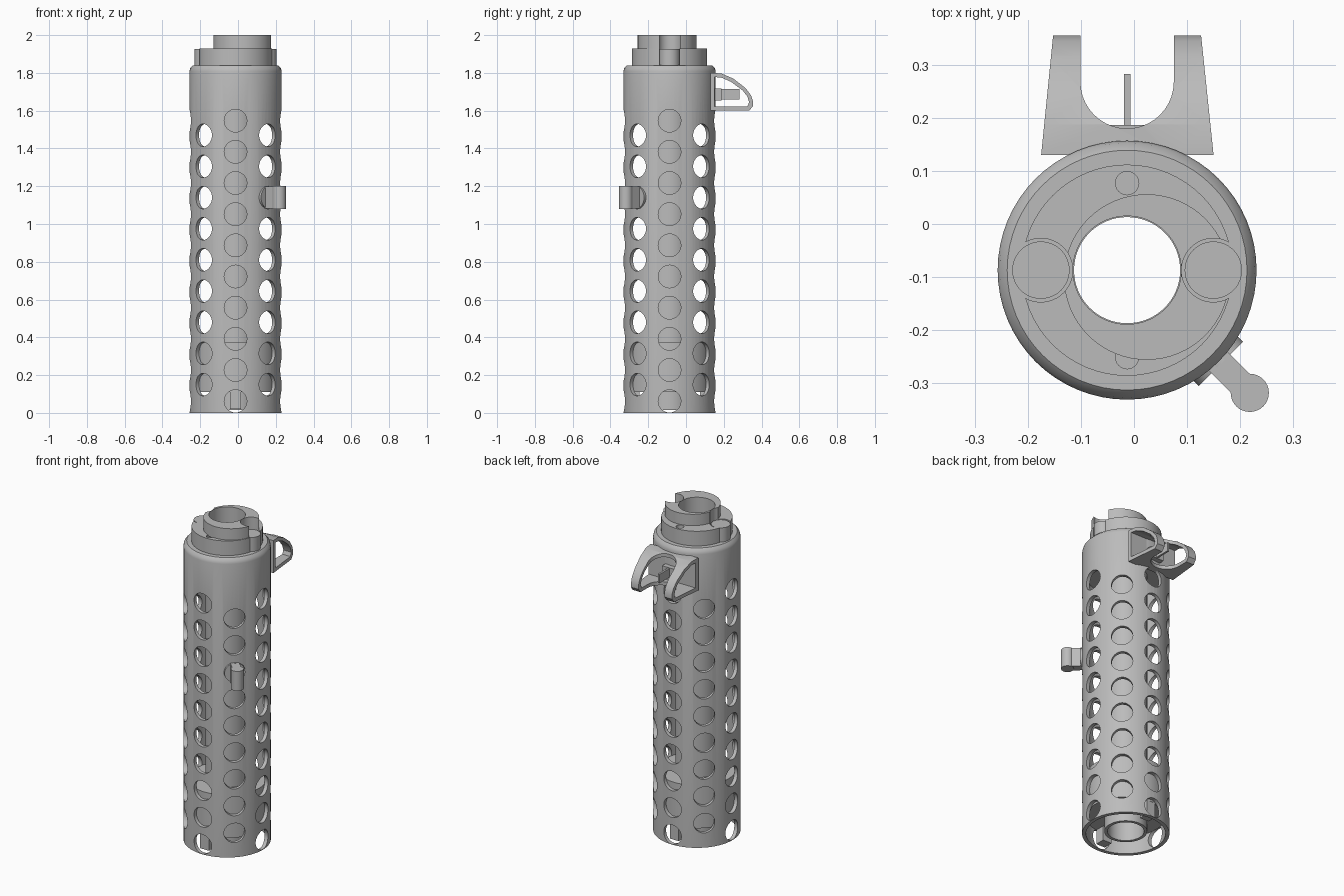
import bpy, bmesh, math
from mathutils import Matrix, Vector

cube = bpy.data.objects.get("Cube")
if cube:
    bpy.data.objects.remove(cube, do_unlink=True)

CX, CY = -0.013, -0.087          # axis of the tube
AXIS = Vector((CX, CY, 0))

metal = bpy.data.materials.new("grey_metal")
metal.use_nodes = True
GREY = (0.5, 0.5, 0.5, 1)
metal.diffuse_color = GREY
metal.node_tree.nodes["Principled BSDF"].inputs["Base Color"].default_value = GREY


def finish(bm, name):
    bmesh.ops.recalc_face_normals(bm, faces=bm.faces)
    mesh = bpy.data.meshes.new(name)
    bm.to_mesh(mesh)
    bm.free()
    mesh.materials.append(metal)
    ob = bpy.data.objects.new(name, mesh)
    bpy.context.scene.collection.objects.link(ob)
    return ob


def add_cyl(bm, x, y, r, z0, z1, seg=48):
    bmesh.ops.create_cone(bm, cap_ends=True, segments=seg, radius1=r, radius2=r, depth=z1 - z0,
                          matrix=Matrix.Translation((x, y, (z0 + z1) / 2)))


def cylinders(name, specs):
    bm = bmesh.new()
    for spec in specs:
        add_cyl(bm, *spec)
    return finish(bm, name)


def radial(angle, dist, z):
    """Frame whose z axis points outward from the tube at the given angle."""
    return (Matrix.Translation(AXIS) @ Matrix.Rotation(angle, 4, 'Z')
            @ Matrix.Translation((dist, 0, z)) @ Matrix.Rotation(math.pi / 2, 4, 'Y'))


def box(name, x0, x1, y0, y1, z0, z1, matrix=Matrix()):
    bm = bmesh.new()
    size = Matrix.Diagonal((x1 - x0, y1 - y0, z1 - z0, 1))
    mid = Matrix.Translation(((x0 + x1) / 2, (y0 + y1) / 2, (z0 + z1) / 2))
    bmesh.ops.create_cube(bm, size=1, matrix=matrix @ mid @ size)
    return finish(bm, name)


def lathe(name, profile, seg=64):
    """Spin a closed (radius, height) profile round the tube axis."""
    bm = bmesh.new()
    rings = []
    for i in range(seg):
        a = 2 * math.pi * i / seg
        rings.append([bm.verts.new((CX + r * math.cos(a), CY + r * math.sin(a), z)) for r, z in profile])
    n = len(profile)
    for i in range(seg):
        a, b = rings[i], rings[(i + 1) % seg]
        for j in range(n):
            k = (j + 1) % n
            bm.faces.new((a[j], b[j], b[k], a[k]))
    return finish(bm, name)


def prism(name, points, direction):
    """Extrude a closed outline of 3D points."""
    bm = bmesh.new()
    face = bm.faces.new([bm.verts.new(p) for p in points])
    out = bmesh.ops.extrude_face_region(bm, geom=[face])
    bmesh.ops.translate(bm, vec=direction, verts=[v for v in out["geom"] if isinstance(v, bmesh.types.BMVert)])
    return finish(bm, name)


def boolean(ob, cutter, op='DIFFERENCE'):
    mod = ob.modifiers.new("cut", 'BOOLEAN')
    mod.operation, mod.solver, mod.object = op, 'EXACT', cutter
    bpy.context.view_layer.objects.active = ob
    bpy.ops.object.modifier_apply(modifier=mod.name)
    bpy.data.objects.remove(cutter, do_unlink=True)


parts = []

# Perforated outer sleeve with a rounded shoulder
sleeve = lathe("outer_sleeve", [(0.244, 0), (0.244, 1.808), (0.24, 1.825), (0.226, 1.84), (0.1, 1.84),
                                (0.1, 1.66), (0.222, 1.66), (0.222, 0)])
bm = bmesh.new()
for i in range(8):
    count, start = (9, 0.15) if i % 2 else (10, 0.062)
    for j in range(count):
        bmesh.ops.create_cone(bm, cap_ends=True, segments=32, radius1=0.06, radius2=0.06, depth=0.12,
                              matrix=radial(i * math.pi / 4, 0.245, start + j * 0.165))
boolean(sleeve, finish(bm, "vent_cutter"))
parts.append(sleeve)

# Inner tube and the collar at its lower end
parts.append(lathe("inner_tube", [(0.12, 0.015), (0.12, 1.7), (0.102, 1.7), (0.102, 0.015)]))
parts.append(lathe("lower_collar", [(0.2215, 0.11), (0.2215, 0.375), (0.11, 0.375), (0.11, 0.11)]))
for side in (-1, 1):
    y = CY + side * 0.19
    parts.append(box("locking_tab", CX - 0.03, CX + 0.03, y - 0.03, y + 0.03, 0.02, 0.12))

# Stepped top: round step, off-centre step, pockets for two pegs
PEG = 0.1625


def pocket_cutter():
    return cylinders("pocket_cutter", [(CX + s * PEG, CY, 0.06, 1.841, 2.1) for s in (-1, 1)])


def bore_cutter():
    return cylinders("bore_cutter", [(CX, CY, 0.102, 1.5, 2.1, 64)])


lower_step = cylinders("lower_step", [(CX, CY, 0.199, 1.83, 1.93, 64)])
upper_step = cylinders("upper_step", [(0.024, -0.1, 0.156, 1.925, 2.0, 64)])
boolean(lower_step, cylinders("pin_cutter", [(CX, CY + s, 0.022, 1.91, 2.0, 24) for s in (0.164, -0.164)]))
for step in (lower_step, upper_step):
    boolean(step, pocket_cutter())
    boolean(step, bore_cutter())
    parts.append(step)
parts.append(cylinders("side_pegs", [(CX + s * PEG, CY, 0.054, 1.83, 1.927) for s in (-1, 1)]))

# Sight guard: side loop trimmed to a U-shaped plan
outer = [(0.13, 1.8), (0.187, 1.797), (0.25, 1.77), (0.315, 1.72), (0.345, 1.68), (0.355, 1.65),
         (0.355, 1.625), (0.335, 1.6), (0.13, 1.6)]
inner = [(0.152, 1.778), (0.187, 1.775), (0.24, 1.752), (0.3, 1.707), (0.325, 1.675), (0.334, 1.645),
         (0.325, 1.622), (0.152, 1.622)]
guard = prism("sight_guard", [(-0.3, y, z) for y, z in outer], (0.6, 0, 0))
boolean(guard, prism("window_cutter", [(-0.4, y, z) for y, z in inner], (0.8, 0, 0)))
arc = [(CX + 0.088 * math.cos(a), 0.268 - 0.088 * math.sin(a))
       for a in [math.pi * i / 20 for i in range(21)]]
plan = [(-0.175, 0.13), (0.15, 0.13), (0.126, 0.36), (0.075, 0.36)] + arc + [(-0.101, 0.36), (-0.152, 0.36)]
boolean(guard, prism("plan_cutter", [(x, y, 1.5) for x, y in plan], (0, 0, 0.4)), 'INTERSECT')
parts.append(guard)
parts.append(box("sight_base", CX - 0.045, CX + 0.045, 0.13, 0.187, 1.655, 1.718))
parts.append(box("sight_post", CX - 0.006, CX + 0.006, 0.14, 0.283, 1.66, 1.715))

# Latch: round plug in one vent, arm and rounded grip
LATCH = -math.pi / 4
bm = bmesh.new()
bmesh.ops.create_cone(bm, cap_ends=True, segments=32, radius1=0.059, radius2=0.059, depth=0.04,
                      matrix=radial(LATCH, 0.23, 1.14))
parts.append(finish(bm, "latch_plug"))
turn = Matrix.Translation(AXIS) @ Matrix.Rotation(LATCH, 4, 'Z')
parts.append(box("latch_arm", 0.23, 0.32, -0.025, 0.025, 1.082, 1.198, turn))
grip = turn @ Vector((0.327, 0, 0))
parts.append(cylinders("latch_grip", [(grip.x, grip.y, 0.036, 1.08, 1.2, 32)]))

# Smooth curved surfaces while keeping edges sharp
bpy.ops.object.select_all(action='DESELECT')
for ob in parts:
    ob.select_set(True)
bpy.context.view_layer.objects.active = sleeve
bpy.ops.object.shade_smooth_by_angle(angle=math.radians(30))
